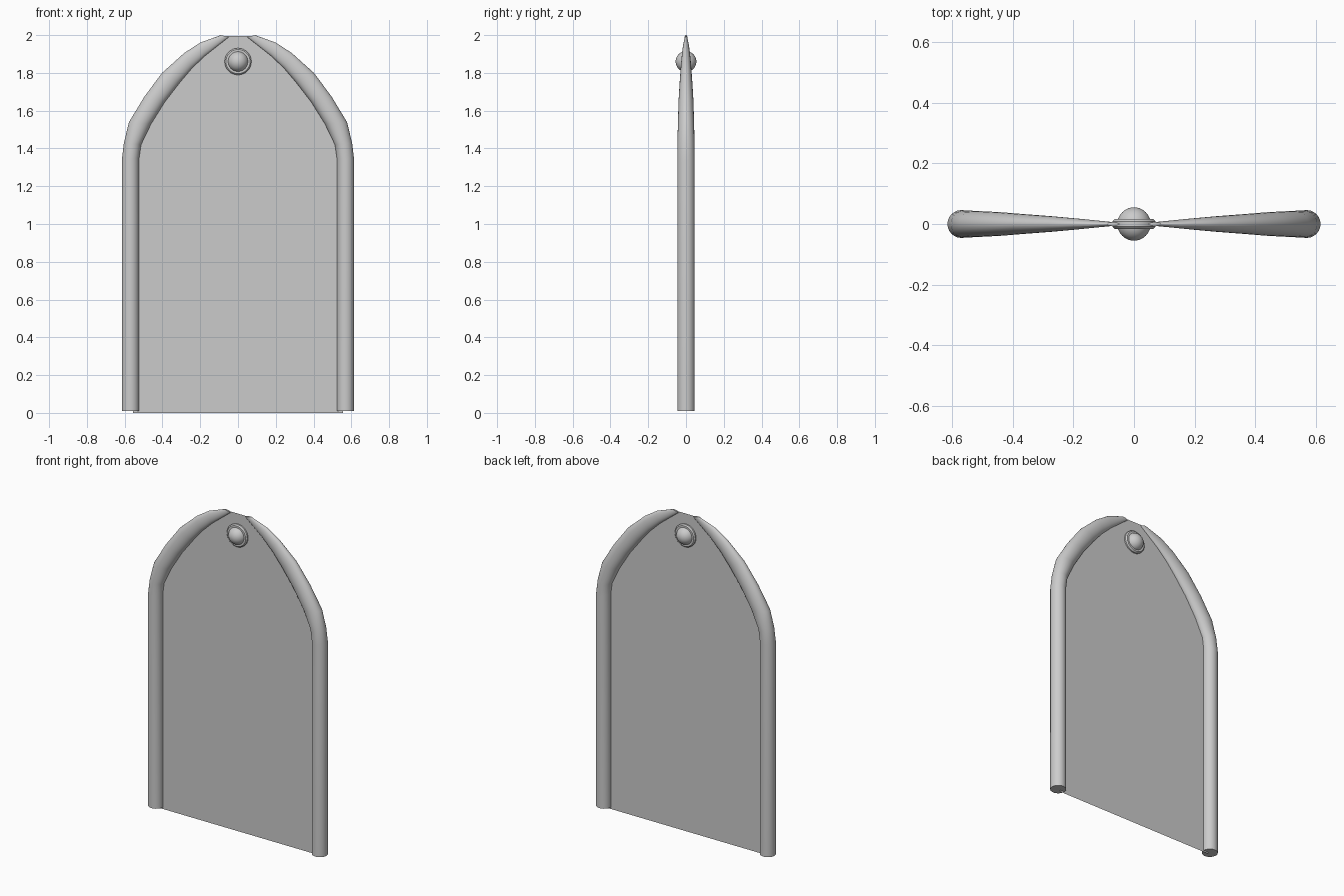
import bpy, bmesh, math
from mathutils import Vector

cube = bpy.data.objects.get("Cube")
if cube:
    bpy.data.objects.remove(cube)

grey = bpy.data.materials.new("light_grey")
grey.use_nodes = True
COLOUR = (0.6, 0.6, 0.6, 1)
grey.diffuse_color = COLOUR
grey.node_tree.nodes["Principled BSDF"].inputs["Base Color"].default_value = COLOUR


def finish(name, bm, smooth=True):
    mesh = bpy.data.meshes.new(name)
    bm.to_mesh(mesh)
    bm.free()
    obj = bpy.data.objects.new(name, mesh)
    bpy.context.collection.objects.link(obj)
    mesh.materials.append(grey)
    if smooth:
        bpy.ops.object.select_all(action='DESELECT')
        obj.select_set(True)
        bpy.context.view_layer.objects.active = obj
        bpy.ops.object.shade_smooth_by_angle(angle=math.radians(40))
    return obj


# Rail stations: outer point (x, z), inner point (x, z), half depth
STATIONS = [
    ((.615, .01), (.523, .01), .046),
    ((.615, 1.34), (.523, 1.35), .046),
    ((.604, 1.43), (.513, 1.42), .045),
    ((.577, 1.54), (.46, 1.53), .043),
    ((.495, 1.675), (.388, 1.645), .039),
    ((.402, 1.80), (.307, 1.75), .032),
    ((.285, 1.905), (.243, 1.825), .025),
    ((.20, 1.96), (.175, 1.89), .018),
    ((.09, 2.0), (.048, 1.99), .006),
]
SIDES = 24


# Tapering side rails, lofted through elliptical sections
def rail(name, side):
    bm = bmesh.new()
    rings = []
    for outer, inner, depth in STATIONS:
        a = Vector((side * outer[0], 0, outer[1]))
        b = Vector((side * inner[0], 0, inner[1]))
        mid, half = (a + b) / 2, (a - b) / 2
        ring = []
        for i in range(SIDES):
            t = math.tau * i / SIDES
            p = mid + half * math.cos(t) + Vector((0, depth * math.sin(t), 0))
            ring.append(bm.verts.new(p))
        rings.append(ring)
    for lower, upper in zip(rings, rings[1:]):
        for i in range(SIDES):
            j = (i + 1) % SIDES
            bm.faces.new((lower[i], lower[j], upper[j], upper[i]))
    bm.faces.new(rings[0])
    bm.faces.new(rings[-1])
    bmesh.ops.recalc_face_normals(bm, faces=bm.faces)
    finish(name, bm)


rail("left_rail", 1)
rail("right_rail", -1)

# Thin flat panel whose edges run along the rail centres
bm = bmesh.new()
edge = [((o[0] + i[0]) / 2, (o[1] + i[1]) / 2) for o, i, d in STATIONS]
edge[0] = (.555, 0)
outline = edge + [(-x, z) for x, z in reversed(edge)]
bm.faces.new([bm.verts.new((x, 0, z)) for x, z in outline])
finish("panel", bm, smooth=False)

# Round bead through the top of the panel
BEAD_Z = 1.86
bm = bmesh.new()
bmesh.ops.create_uvsphere(bm, u_segments=32, v_segments=16, radius=.055)
bmesh.ops.translate(bm, verts=bm.verts, vec=(0, 0, BEAD_Z))
finish("bead", bm)

# Collar around the bead, spun from a small bevelled profile
bm = bmesh.new()
profile = [(.05, -.016), (.064, -.016), (.071, -.009),
           (.071, .009), (.064, .016), (.05, .016)]
verts = [bm.verts.new((r, y, BEAD_Z)) for r, y in profile]
edges = [bm.edges.new(pair) for pair in zip(verts, verts[1:])]
bmesh.ops.spin(bm, geom=verts + edges, cent=(0, 0, BEAD_Z), axis=(0, 1, 0),
               angle=math.tau, steps=32)
bmesh.ops.remove_doubles(bm, verts=bm.verts, dist=.0005)
bmesh.ops.recalc_face_normals(bm, faces=bm.faces)
finish("bead_collar", bm)
